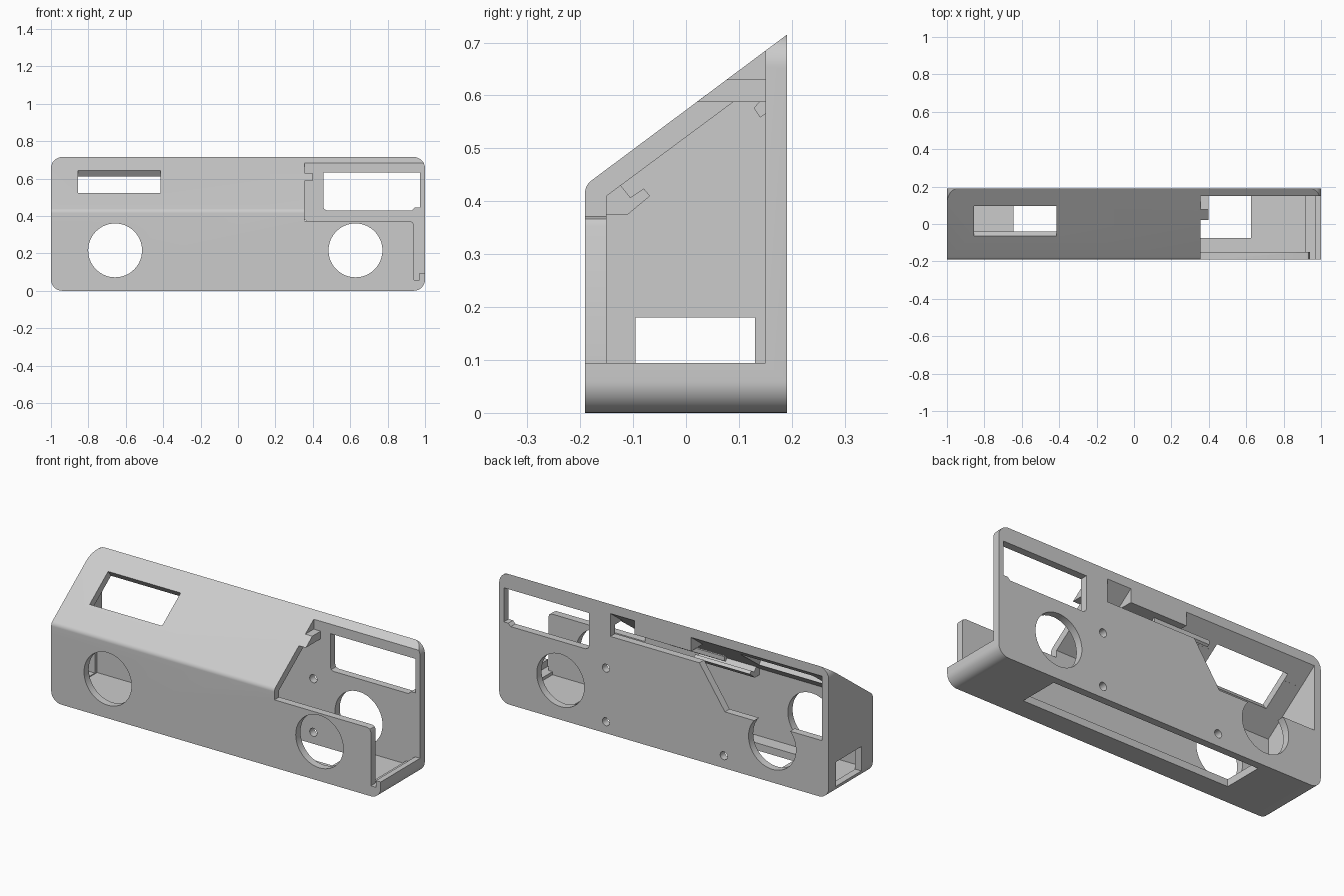
import bpy, bmesh, math
from mathutils import Vector

cube = bpy.data.objects.get("Cube")
if cube:
    bpy.data.objects.remove(cube, do_unlink=True)

grey = bpy.data.materials.new("plain_grey")
grey.use_nodes = True
colour = (0.6, 0.6, 0.6, 1)
grey.diffuse_color = colour
grey.node_tree.nodes["Principled BSDF"].inputs["Base Color"].default_value = colour


def prism(name, pts, axis, a, b):
    """Extrude a profile along x (points are y, z) or along y (points are x, z)."""
    bm = bmesh.new()
    place = (lambda p, t: (t, p[0], p[1])) if axis == "x" else (lambda p, t: (p[0], t, p[1]))
    face = bm.faces.new([bm.verts.new(place(p, a)) for p in pts])
    ext = bmesh.ops.extrude_face_region(bm, geom=[face])
    shift = Vector((b - a, 0, 0) if axis == "x" else (0, b - a, 0))
    bmesh.ops.translate(bm, vec=shift, verts=[v for v in ext["geom"] if isinstance(v, bmesh.types.BMVert)])
    if not any(len(e.link_faces) != 2 for e in bm.edges):
        bmesh.ops.recalc_face_normals(bm, faces=bm.faces)
    else:
        bm.faces.new(list(reversed([bm.verts[i] for i in range(len(pts))])))
        bmesh.ops.recalc_face_normals(bm, faces=bm.faces)
    mesh = bpy.data.meshes.new(name)
    bm.to_mesh(mesh)
    bm.free()
    mesh.materials.append(grey)
    obj = bpy.data.objects.new(name, mesh)
    bpy.context.collection.objects.link(obj)
    return obj


def rect(x0, x1, z0, z1):
    return [(x0, z0), (x1, z0), (x1, z1), (x0, z1)]


def circle(cx, cz, r, n):
    return [(cx + r * math.cos(math.tau * i / n), cz + r * math.sin(math.tau * i / n)) for i in range(n)]


def rounded(pts, radii, steps=8):
    """Replace polygon corners with curved ones."""
    out = []
    for i, p in enumerate(pts):
        p, r = Vector(p), radii[i]
        if r == 0:
            out.append(tuple(p))
            continue
        u = (Vector(pts[i - 1]) - p).normalized()
        v = (Vector(pts[(i + 1) % len(pts)]) - p).normalized()
        half = u.angle(v) / 2
        centre = p + (u + v).normalized() * r / math.sin(half)
        start = p + u * r / math.tan(half) - centre
        end = p + v * r / math.tan(half) - centre
        for k in range(steps + 1):
            d = start.lerp(end, k / steps).normalized() * r
            out.append(tuple(centre + d))
    return out


def combine(target, tool, operation="DIFFERENCE"):
    """Apply a boolean and remove the tool."""
    mod = target.modifiers.new("cut", "BOOLEAN")
    mod.operation, mod.solver, mod.object = operation, "EXACT", tool
    dg = bpy.context.evaluated_depsgraph_get()
    dg.update()
    mesh = bpy.data.meshes.new_from_object(target.evaluated_get(dg))
    target.modifiers.clear()
    target.data = mesh
    bpy.data.objects.remove(tool, do_unlink=True)


# Outer body: rounded front outline meeting a sloped side profile
W, D, H, T = 1.0, 0.191, 0.715, 0.15
body = prism("housing", rounded(rect(-W, W, 0, H), [0.06] * 4), "y", -D, D)
side = rounded([(-D, -0.1), (D, -0.1), (D, H), (-D, 0.43)], [0, 0, 0, 0.03])
combine(body, prism("side_profile", side, "x", -1.2, 1.2), "INTERSECT")

# Hollow interior, with a shallower floor at the open end
cavity = [(-T, 0.04), (T, 0.04), (T, 0.588), (0.09, 0.588), (-T, 0.41)]
combine(body, prism("cavity", cavity, "x", -0.96, 0.915))
combine(body, prism("end_cavity", rect(-T, T, 0.057, 0.588), "x", 0.9, 0.95))

# Open corner with a groove and lip for a sliding cover
opening = [(0.355, 0.372), (0.92, 0.372), (0.934, 0.366), (0.94, 0.352), (0.94, 0.057), (0.97, 0.057),
           (0.97, 0.094), (1.1, 0.094), (1.1, 0.9), (0.355, 0.9)]
combine(body, prism("cover_opening", opening, "y", -0.3, T))

# Round openings through front and back
for x in (-0.657, 0.628):
    combine(body, prism("round_opening", circle(x, 0.216, 0.144, 64), "y", -0.3, 0.3))

# Screw holes in the back wall
for x, z in ((0.352, 0.357), (0.352, 0.063), (-0.363, 0.068)):
    combine(body, prism("screw_hole", circle(x, z, 0.022, 24), "y", 0.1, 0.3))

# Back window with a small step in its lower corner
window = [(0.475, 0.43), (0.93, 0.43), (0.945, 0.445), (0.972, 0.445), (0.972, 0.632),
          (0.456, 0.632), (0.456, 0.45), (0.461, 0.436)]
combine(body, prism("back_window", window, "y", 0.1, 0.3))

# Large back cutout and the two slots that follow the slope above it
cutout = [(0.325, 0.538), (-0.215, 0.538), (-0.37, 0.31), (-0.96, 0.31), (-0.96, 0.588), (0.325, 0.588)]
combine(body, prism("back_cutout", cutout, "y", 0.12, 0.3))
slot = [(0.085, 0.56), (0.23, 0.56), (0.23, 0.693), (0.085, 0.584)]
for a, b in ((0.18, 0.325), (-0.96, -0.165)):
    combine(body, prism("top_slot", slot, "x", a, b))

# Window cut square to the slope
low, high, n = Vector((-0.065, 0.524)), Vector((0.095, 0.644)), Vector((-0.6, 0.8))
combine(body, prism("slope_window", [low + n * 0.1, high + n * 0.1, high - n * 0.06, low - n * 0.06],
                    "x", -0.855, -0.415))

# Openings in the floor and the closed end
combine(body, prism("floor_opening", [(-0.075, -0.1), (T, -0.1), (T, 0.1), (-0.075, 0.1)], "x", -0.645, 0.625))
combine(body, prism("end_opening", rect(-0.095, 0.13, 0.045, 0.18), "x", -1.1, -0.9))

# Tab on the edge of the sloped roof
combine(body, prism("roof_tab", [(0.021, 0.588), (0.16, 0.588), (0.16, 0.63), (0.077, 0.63)],
                    "x", 0.345, 0.397), "UNION")

# Clips inside the slope
lower = [(-0.155, 0.375), (-0.11, 0.375), (-0.068, 0.41), (-0.08, 0.424), (-0.105, 0.407),
         (-0.125, 0.432), (-0.155, 0.412)]
upper = [(0.14, 0.59), (0.128, 0.576), (0.14, 0.558), (0.152, 0.566), (0.152, 0.59)]
prism("lower_clip", lower, "x", -0.34, 0.0)
prism("upper_clip", upper, "x", -0.34, 0.0)

# Smooth the curves and keep the edges sharp
bpy.ops.object.select_all(action="DESELECT")
body.select_set(True)
bpy.context.view_layer.objects.active = body
bpy.ops.object.shade_smooth_by_angle(angle=math.radians(25))
